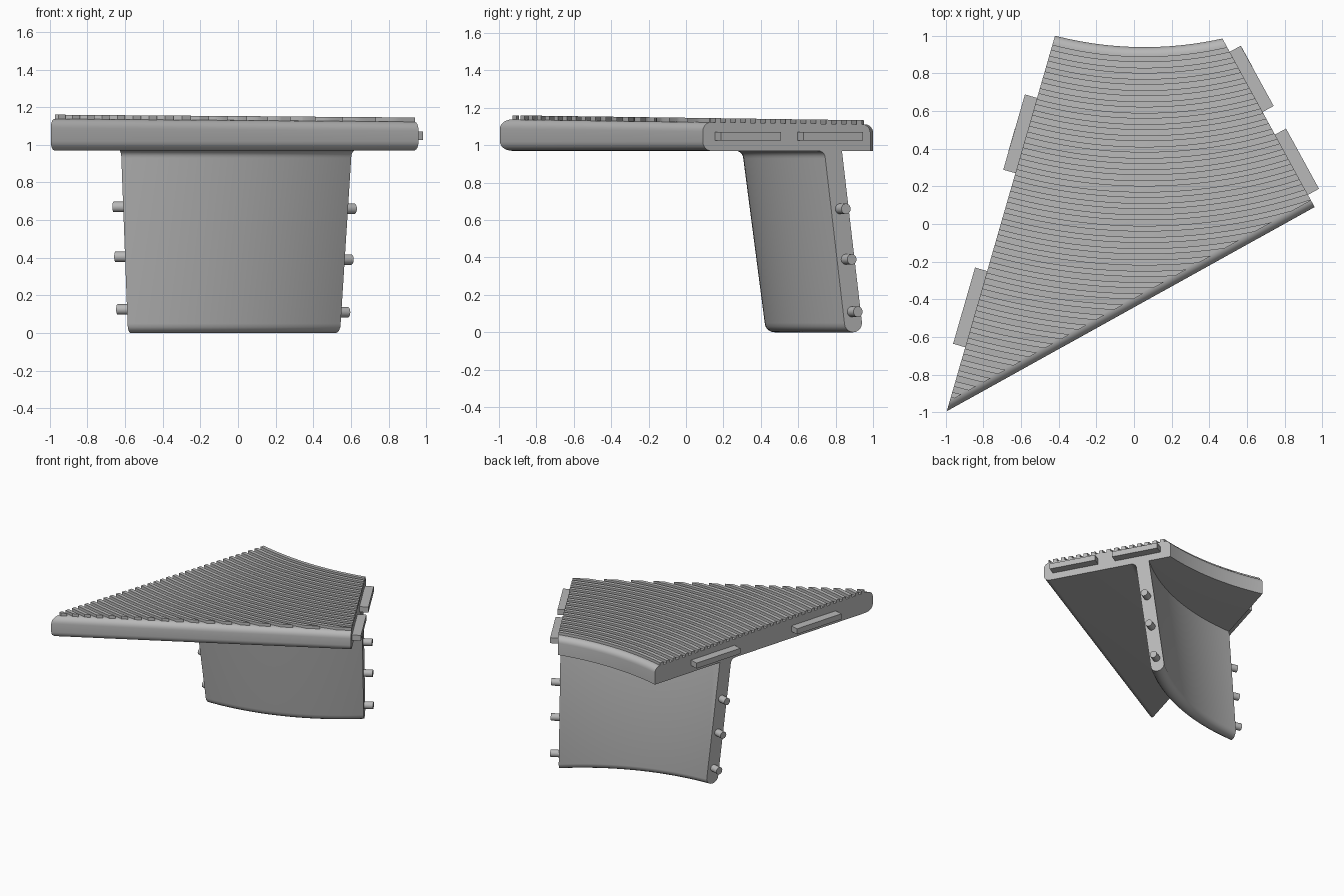
import bpy, bmesh, math
from mathutils import Vector
from mathutils.geometry import intersect_line_sphere_2d

if "Cube" in bpy.data.objects:
    bpy.data.objects.remove(bpy.data.objects["Cube"])

grey = bpy.data.materials.new("plain grey")
grey.use_nodes = True
grey.diffuse_color = (0.48, 0.48, 0.48, 1)
grey.node_tree.nodes["Principled BSDF"].inputs["Base Color"].default_value = grey.diffuse_color

# Plan corners of the platform
BACK_L, BACK_R = Vector((-0.42, 1.0)), Vector((0.47, 0.985))
FRONT_R, FRONT_L = Vector((0.96, 0.09)), Vector((-0.995, -0.995))
BOTTOM = 0.97
RIB_CENTRE, BACK_RADIUS = Vector((0.056, 2.84)), 1.90
LEG_CENTRE = Vector((-0.62, 2.227))


def top_z(y):
    return 1.125 - 0.014 * y


def outward(a, b):
    """Plan normal on the right-hand side when walking from b to a."""
    d = (a - b).normalized()
    return Vector((-d.y, d.x))


LEFT_N = outward(BACK_L, FRONT_L)
RIGHT_N = outward(FRONT_R, BACK_R)
FRONT_N = outward(FRONT_L, FRONT_R)
SIDES = [(BACK_L, LEFT_N), (BACK_R, RIGHT_N)]


def finish(bm, name):
    bmesh.ops.recalc_face_normals(bm, faces=bm.faces)
    mesh = bpy.data.meshes.new(name)
    bm.to_mesh(mesh)
    bm.free()
    ob = bpy.data.objects.new(name, mesh)
    bpy.context.collection.objects.link(ob)
    mesh.materials.append(grey)
    bpy.ops.object.select_all(action='DESELECT')
    ob.select_set(True)
    bpy.context.view_layer.objects.active = ob
    bpy.ops.object.shade_smooth_by_angle(angle=math.radians(32))
    return ob


def on_arc(centre, r, a):
    return centre + Vector((math.sin(a), -math.cos(a))) * r


def sweep(bm, profile, centre, a0, a1, steps=48):
    """Sweep a closed (radius, z) profile around a vertical axis."""
    rings = []
    for i in range(steps + 1):
        a = a0 + (a1 - a0) * i / steps
        rings.append([bm.verts.new((*on_arc(centre, r, a), z)) for r, z in profile])
    n = len(profile)
    for p, q in zip(rings, rings[1:]):
        for j in range(n):
            k = (j + 1) % n
            bm.faces.new((p[j], p[k], q[k], q[j]))


def clip(bm, planes):
    """Trim by vertical planes and cap the cuts."""
    for co, no in planes:
        geom = bm.verts[:] + bm.edges[:] + bm.faces[:]
        bmesh.ops.bisect_plane(bm, geom=geom, plane_co=(*co, 0), plane_no=(*no, 0),
                               clear_outer=True)
        if (co, no) != SIDES[0]:
            bmesh.ops.holes_fill(bm, edges=[e for e in bm.edges if e.is_boundary], sides=0)


# Platform slab with rounded front and back edges
bm = bmesh.new()
a0 = math.atan2(BACK_L.x - RIB_CENTRE.x, RIB_CENTRE.y - BACK_L.y)
a1 = math.atan2(BACK_R.x - RIB_CENTRE.x, RIB_CENTRE.y - BACK_R.y)
outline = [on_arc(RIB_CENTRE, BACK_RADIUS, a0 + (a1 - a0) * i / 24) for i in range(25)]
outline += [FRONT_R, FRONT_L]
low = [bm.verts.new((*p, BOTTOM)) for p in outline]
high = [bm.verts.new((*p, top_z(p.y))) for p in outline]
bm.faces.new(low)
bm.faces.new(high)
for i in range(len(outline)):
    j = (i + 1) % len(outline)
    bm.faces.new((low[i], low[j], high[j], high[i]))
front = [bm.edges.get(ring[-2:]) for ring in (low, high)]
back = [bm.edges.get((high[i], high[i + 1])) for i in range(24)]
bmesh.ops.recalc_face_normals(bm, faces=bm.faces)
for edges, size in ((front, 0.05), (back, 0.045)):
    bmesh.ops.bevel(bm, geom=edges, offset=size, segments=6, profile=0.5, affect='EDGES')
finish(bm, "platform")

# Concentric grip ribs
bm = bmesh.new()
for i in range(33):
    r = 1.95 + 0.06 * i
    sweep(bm, [(r, 0), (r + 0.03, 0), (r + 0.03, 1), (r, 1)], RIB_CENTRE, -0.45, 0.45)
clip(bm, SIDES + [(FRONT_R - FRONT_N * 0.04, FRONT_N)])
for v in bm.verts:
    v.co.z = top_z(v.co.y) + (0.022 if v.co.z > 0.5 else -0.006)
finish(bm, "grip_ribs")

# Curved, leaning support wall
THICK = 0.105


def wall_front(z):
    return 1.80 + 0.13 * z


profile = []
for i in range(9):
    a = math.pi * i / 8
    profile.append((wall_front(0.05) - THICK / 2 - math.cos(a) * THICK / 2, 0.05 - 0.05 * math.sin(a)))
for i in range(6):
    a = math.pi / 2 * i / 5
    profile.append((wall_front(0.93) + 0.04 * (1 - math.cos(a)), 0.93 + 0.04 * math.sin(a)))
profile += [(wall_front(0.93) + 0.04, 0.98), (wall_front(0.98) - THICK, 0.98)]
bm = bmesh.new()
sweep(bm, profile, LEG_CENTRE, -0.15, 0.9)
clip(bm, SIDES)
finish(bm, "support_wall")


def pin(name, base, normal, z, length):
    bm = bmesh.new()
    bmesh.ops.create_cone(bm, cap_ends=True, segments=24, radius1=0.028, radius2=0.028, depth=length + 0.02)
    n = Vector((*normal, 0))
    bm.transform(n.to_track_quat('Z', 'Y').to_matrix().to_4x4())
    bmesh.ops.translate(bm, verts=bm.verts, vec=Vector((*base, z)) + n * (length - 0.02) / 2)
    finish(bm, name)


def tab(name, start, end, normal):
    bm = bmesh.new()
    plan = [start - normal * 0.01, end - normal * 0.01, end + normal * 0.067, start + normal * 0.067]
    face = bm.faces.new([bm.verts.new((*p, 1.025)) for p in plan])
    ext = bmesh.ops.extrude_face_region(bm, geom=[face])
    top = [g for g in ext["geom"] if isinstance(g, bmesh.types.BMVert)]
    bmesh.ops.translate(bm, verts=top, vec=(0, 0, 0.045))
    finish(bm, name)


def at_y(a, b, y):
    return a.lerp(b, (y - a.y) / (b.y - a.y))


# Connecting pins and tabs on both joining sides
joints = [
    ("left", BACK_L, FRONT_L, LEFT_N, (0.125, 0.405, 0.67), ((0.27, 0.67), (-0.655, -0.25))),
    ("right", BACK_R, FRONT_R, RIGHT_N, (0.11, 0.39, 0.66), ((0.155, 0.475), (0.595, 0.915))),
]
for side, a, b, n, heights, spans in joints:
    for i, z in enumerate(heights):
        hits = intersect_line_sphere_2d(a, b, LEG_CENTRE, wall_front(z) - THICK / 2, False)
        base = min((h for h in hits if h), key=lambda h: abs(h.y - 0.6))
        pin(f"{side}_pin_{i + 1}", base, n, z, 0.068)
    for i, (y0, y1) in enumerate(spans):
        tab(f"{side}_tab_{i + 1}", at_y(a, b, y0), at_y(a, b, y1), n)
